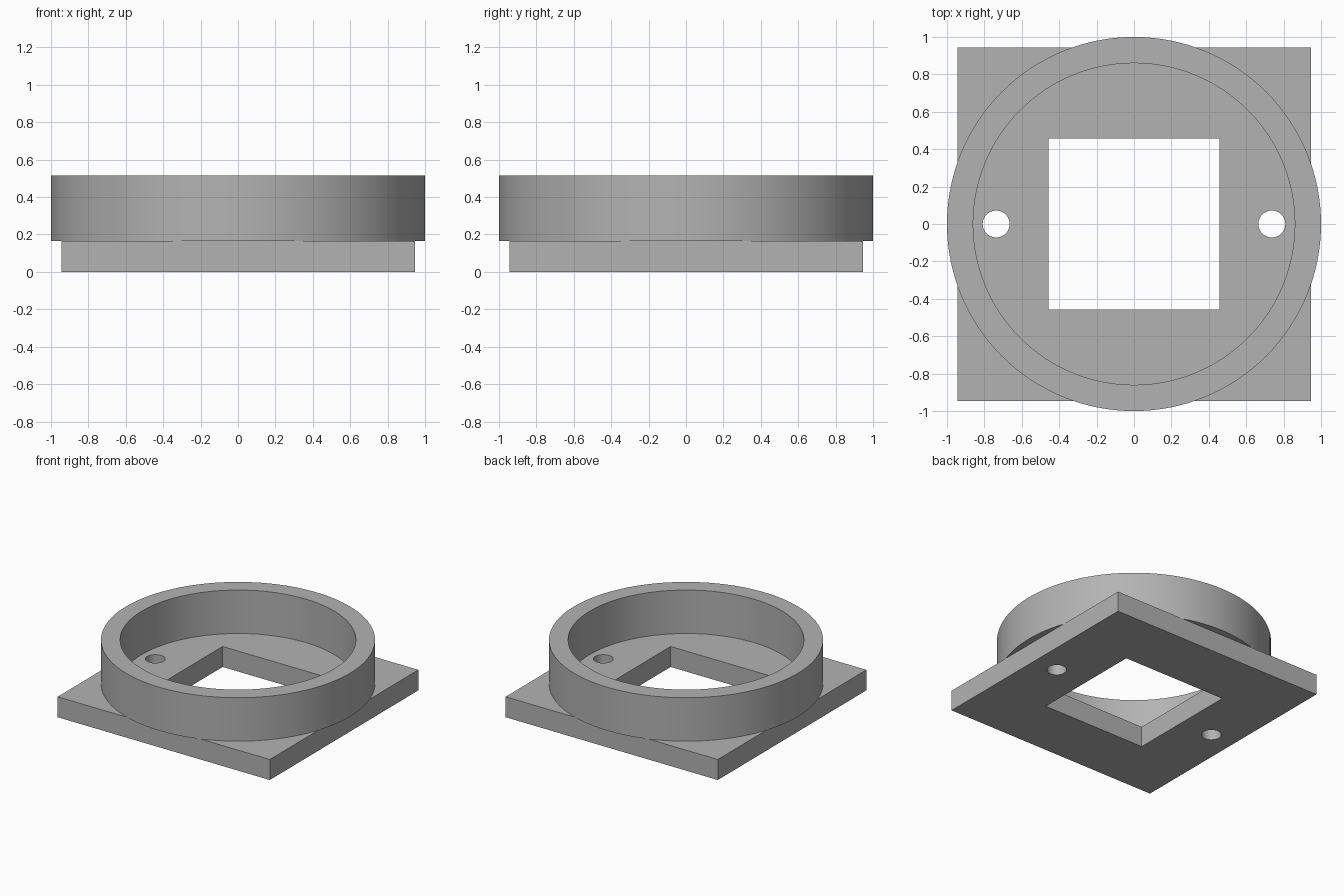
import bpy
import bmesh
import math

if "Cube" in bpy.data.objects:
    bpy.data.objects.remove(bpy.data.objects["Cube"], do_unlink=True)

PLATE_HALF, PLATE_TOP, RING_TOP = 0.945, 0.165, 0.515
RING_OUTER, RING_INNER = 1.0, 0.86
WINDOW_HALF, HOLE_X, HOLE_RADIUS = 0.457, 0.737, 0.072

grey = bpy.data.materials.new("plain grey")
grey.use_nodes = True
colour = (0.45, 0.45, 0.45, 1)
grey.diffuse_color = colour
grey.node_tree.nodes["Principled BSDF"].inputs["Base Color"].default_value = colour


def box(name, half, low, high):
    bpy.ops.mesh.primitive_cube_add(size=1, location=(0, 0, (low + high) / 2))
    obj = bpy.context.object
    obj.name = name
    obj.scale = (2 * half, 2 * half, high - low)
    bpy.ops.object.transform_apply(location=True, rotation=False, scale=True)
    return obj


def combine(target, other, operation):
    mod = target.modifiers.new(operation.title(), "BOOLEAN")
    mod.operation = operation
    mod.solver = "EXACT"
    mod.object = other
    bpy.context.view_layer.objects.active = target
    bpy.ops.object.modifier_apply(modifier=mod.name)
    bpy.data.objects.remove(other, do_unlink=True)


# Square base plate
base = box("flanged_base", PLATE_HALF, 0, PLATE_TOP)

# Round collar, a rectangular section turned about z
bm = bmesh.new()
section = [(RING_INNER, PLATE_TOP), (RING_OUTER, PLATE_TOP),
           (RING_OUTER, RING_TOP), (RING_INNER, RING_TOP)]
verts = [bm.verts.new((r, 0, z)) for r, z in section]
edges = [bm.edges.new((verts[i], verts[(i + 1) % 4])) for i in range(4)]
bmesh.ops.spin(bm, geom=verts + edges, cent=(0, 0, 0), axis=(0, 0, 1),
               angle=math.tau, steps=128, use_merge=False)
bmesh.ops.remove_doubles(bm, verts=bm.verts, dist=0.0001)
bmesh.ops.recalc_face_normals(bm, faces=bm.faces)
mesh = bpy.data.meshes.new("collar")
bm.to_mesh(mesh)
bm.free()
collar = bpy.data.objects.new("collar", mesh)
bpy.context.collection.objects.link(collar)
combine(base, collar, "UNION")

# Square window through the plate
combine(base, box("window_cutter", WINDOW_HALF, -0.1, 0.3), "DIFFERENCE")

# Screw holes on both sides
for side in (-1, 1):
    bpy.ops.mesh.primitive_cylinder_add(vertices=48, radius=HOLE_RADIUS, depth=0.4,
                                        location=(side * HOLE_X, 0, 0.1))
    combine(base, bpy.context.object, "DIFFERENCE")

# Colour and smooth round walls
base.data.materials.clear()
base.data.materials.append(grey)
for face in base.data.polygons:
    face.material_index = 0
bpy.ops.object.select_all(action="DESELECT")
base.select_set(True)
bpy.context.view_layer.objects.active = base
bpy.ops.object.shade_smooth_by_angle(angle=math.radians(30))
